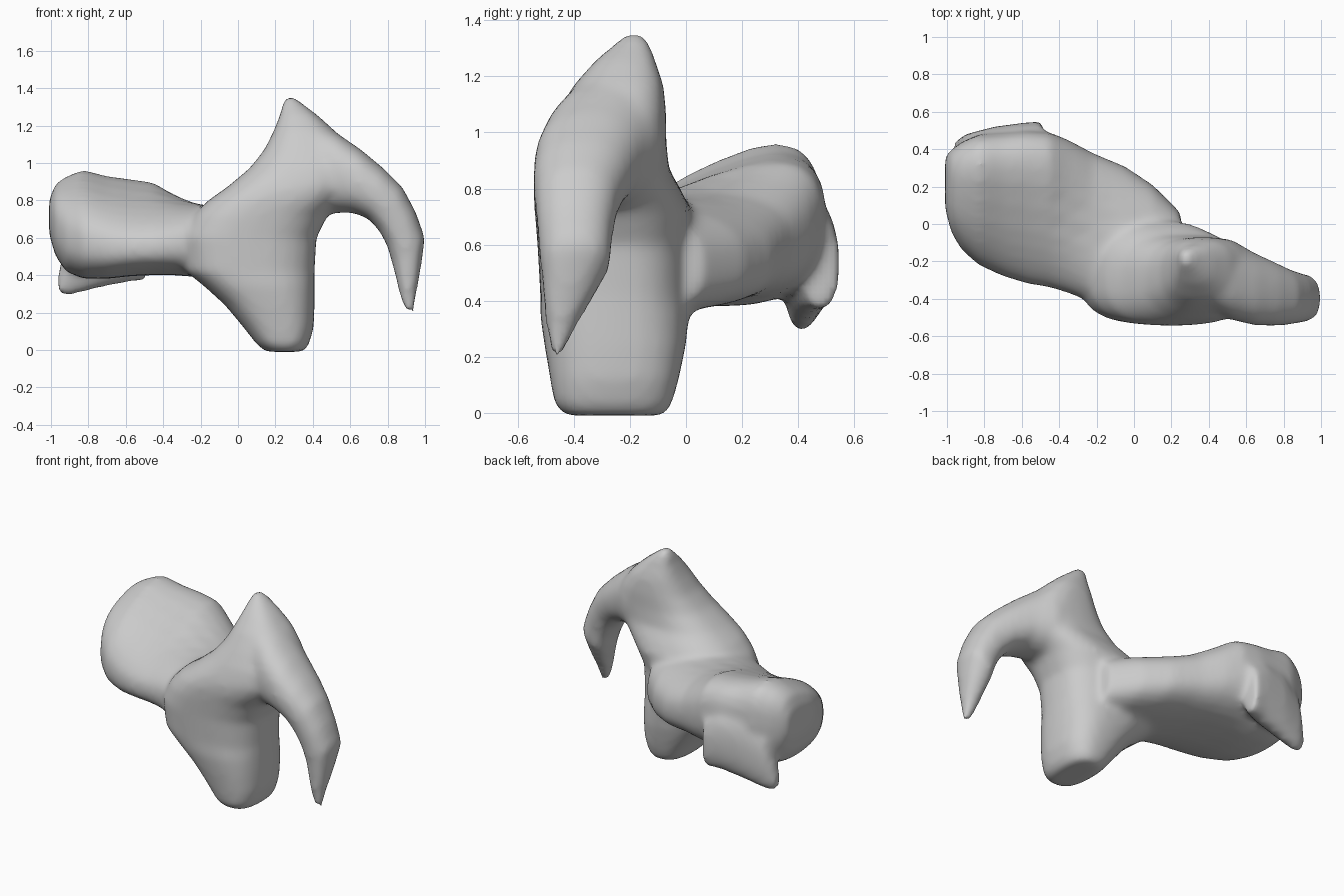
import bpy, bmesh, math

bm = bmesh.new()


def loft(sections, power=2.6, n=28):
    """Each section spans point a to point b in the xz plane and y0 to y1 in depth.
    The optional last value leans the section upward towards the back."""
    rings = []
    for s in sections:
        ax, az, bx, bz, y0, y1 = s[:6]
        lean = s[6] if len(s) > 6 else 0
        ring = []
        for i in range(n):
            t = 2 * math.pi * i / n
            c, q = math.cos(t), math.sin(t)
            u = math.copysign(abs(c) ** (2 / power), c)
            v = math.copysign(abs(q) ** (2 / power), q)
            f = (u + 1) / 2
            dy = v * (y1 - y0) / 2
            ring.append(bm.verts.new((ax + (bx - ax) * f, (y0 + y1) / 2 + dy,
                                      az + (bz - az) * f + lean * dy * f)))
        rings.append(ring)
    for r0, r1 in zip(rings, rings[1:]):
        for i in range(n):
            j = (i + 1) % n
            bm.faces.new((r0[i], r0[j], r1[j], r1[i]))
    bm.faces.new(rings[0][::-1])
    bm.faces.new(rings[-1])


def upright(x, z0, z1, y0, y1, lean=0):
    return (x, z0, x, z1, y0, y1, lean)


def level(z, x0, x1, y0, y1):
    return (x0, z, x1, z, y0, y1)


# rear body
loft([upright(-1.01, .62, .80, .08, .36, .1),
      upright(-.975, .50, .87, -.05, .40, .3),
      upright(-.92, .42, .89, -.14, .44, .38),
      upright(-.83, .38, .91, -.22, .48, .42),
      upright(-.70, .38, .87, -.28, .49, .40),
      upright(-.57, .395, .85, -.32, .50, .38),
      upright(-.45, .40, .84, -.34, .49, .34),
      upright(-.35, .40, .81, -.37, .45, .20),
      upright(-.22, .39, .78, -.42, .38, .05),
      upright(-.05, .37, .77, -.44, .31, -.1),
      upright(.10, .36, .74, -.42, .21, -.1),
      upright(.25, .36, .70, -.35, .06, -.1)])

# front leg, chest and pointed neck
loft([level(-.01, .15, .35, -.43, -.08),
      level(.03, .10, .38, -.47, -.05),
      level(.12, .03, .405, -.485, -.025),
      level(.24, -.07, .41, -.505, 0),
      level(.34, -.18, .41, -.52, .01),
      level(.42, -.28, .41, -.52, .01),
      level(.60, -.30, .42, -.53, .01),
      level(.72, -.24, .48, -.54, .02),
      level(.80, -.16, .56, -.545, -.02),
      level(.87, -.06, .62, -.54, -.06),
      level(.97, .06, .66, -.51, -.07),
      level(1.07, .14, .60, -.46, -.07),
      level(1.17, .19, .52, -.40, -.08),
      level(1.26, .225, .42, -.32, -.11),
      level(1.32, .24, .34, -.25, -.13),
      level(1.355, .25, .30, -.21, -.16)])

# hanging arm
loft([(.40, 1.22, .36, .72, -.45, -.08),
      (.53, 1.16, .50, .73, -.51, -.08),
      (.66, 1.07, .61, .735, -.54, -.15),
      (.78, .97, .70, .70, -.545, -.20),
      (.88, .87, .76, .63, -.54, -.24),
      (.95, .74, .80, .55, -.53, -.26),
      (1.0, .60, .825, .46, -.52, -.27),
      (.98, .45, .845, .38, -.51, -.33),
      (.96, .33, .865, .29, -.50, -.39),
      (.94, .20, .89, .21, -.48, -.44)], 2.3)

# back wall running down into a low fin
loft([upright(-.96, .30, .42, .37, .44),
      upright(-.90, .29, .66, .35, .48),
      upright(-.75, .33, .76, .34, .52),
      upright(-.60, .36, .76, .36, .54),
      upright(-.49, .37, .68, .42, .55)], 2.3)

bmesh.ops.recalc_face_normals(bm, faces=bm.faces)
mesh = bpy.data.meshes.new("sculpted_body")
bm.to_mesh(mesh)
bm.free()
body = bpy.data.objects.new("sculpted_body", mesh)
bpy.context.collection.objects.link(body)

# fuse the overlapping parts and soften the joints
fuse = body.modifiers.new("fuse", 'REMESH')
fuse.mode = 'VOXEL'
fuse.voxel_size = .02
fuse.use_smooth_shade = True
soft = body.modifiers.new("soften", 'SMOOTH')
soft.factor = .5
soft.iterations = 12
